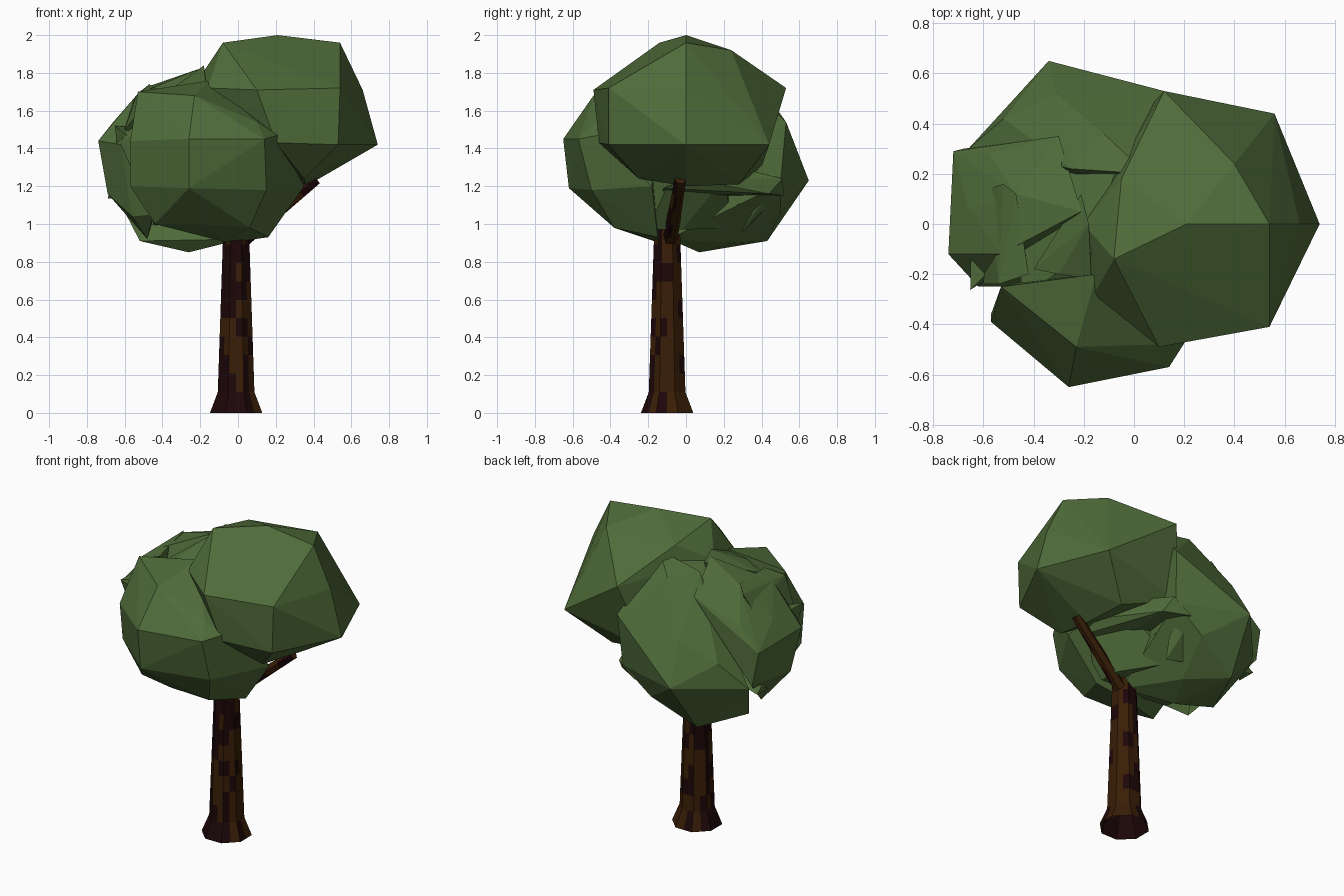
import bpy
import bmesh
import random
from math import cos, sin, pi
from mathutils import Vector

random.seed(7)

starter = bpy.data.objects.get("Cube")
if starter:
    bpy.data.objects.remove(starter, do_unlink=True)


def make_material(name, red, green, blue):
    material = bpy.data.materials.new(name)
    material.use_nodes = True
    colour = (red, green, blue, 1)
    material.diffuse_color = colour
    material.node_tree.nodes["Principled BSDF"].inputs["Base Color"].default_value = colour
    return material


leaf_green = make_material("leaf green", 0.08, 0.15, 0.042)
bark_brown = make_material("bark brown", 0.041, 0.013, 0.002)
bark_dark = make_material("dark bark", 0.012, 0.002, 0.0025)


def finish(name, bm, *materials):
    """Turn a bmesh into a flat shaded object."""
    bmesh.ops.recalc_face_normals(bm, faces=bm.faces[:])
    mesh = bpy.data.meshes.new(name)
    bm.to_mesh(mesh)
    bm.free()
    for material in materials:
        mesh.materials.append(material)
    part = bpy.data.objects.new(name, mesh)
    bpy.context.scene.collection.objects.link(part)
    return part


def faceted_clump(name, corners):
    """Convex leaf mass stretched over a few corners, given in hundredths."""
    bm = bmesh.new()
    for corner in corners:
        bm.verts.new(Vector(corner) / 100)
    hull = bmesh.ops.convex_hull(bm, input=bm.verts[:])
    spare = set(hull["geom_interior"]) | set(hull["geom_unused"])
    loose = [item for item in spare if isinstance(item, bmesh.types.BMVert)]
    bmesh.ops.delete(bm, geom=loose, context="VERTS")
    return finish(name, bm, leaf_green)


def bark_column(name, rings, sides):
    """Loft polygon rings (centre, radius, axis); dark bark patches, most on the front right."""
    bm = bmesh.new()
    loops = []
    for centre, radius, axis in rings:
        axis = Vector(axis).normalized()
        turn = Vector((0, 0, 1)).rotation_difference(axis)
        corners = []
        for i in range(sides):
            angle = 2 * pi * (i + 0.5) / sides
            corners.append(Vector((cos(angle), sin(angle), 0)) * radius)
        loop = []
        for i, corner in enumerate(corners):
            middle = (corner + corners[(i + 1) % sides]) / 2
            for point in (corner, middle):
                loop.append(bm.verts.new(Vector(centre) + turn @ point))
        loops.append(loop)
    count = 2 * sides
    for lower, upper in zip(loops, loops[1:]):
        for i in range(count):
            j = (i + 1) % count
            face = bm.faces.new((lower[i], lower[j], upper[j], upper[i]))
            direction = 2 * pi * (i + 1.5) / count
            patch_chance = 0.38 + 0.25 * cos(direction - 1.3 * pi)
            face.material_index = int(random.random() < patch_chance)
    bm.faces.new(loops[-1])
    return finish(name, bm, bark_brown, bark_dark)


# Trunk with a flared foot, open below, and a slow taper
trunk_rings = [((-0.01, -0.1, 0), 0.15, (0, 0, 1))]
trunk_steps = 9
for step in range(trunk_steps + 1):
    t = step / trunk_steps
    trunk_rings.append(((-0.01, -0.1, 0.11 + 0.88 * t), 0.105 - 0.032 * t, (0, 0, 1)))
bark_column("trunk", trunk_rings, 8)

# Side branch that holds the upper clump
branch_start = Vector((-0.01, -0.09, 0.88))
branch_end = Vector((0.415, -0.03, 1.235))
branch_axis = branch_end - branch_start
branch_rings = []
for step in range(6):
    t = step / 5
    branch_rings.append((branch_start + branch_axis * t, 0.04 - 0.01 * t, branch_axis))
bark_column("branch", branch_rings, 6)

# Main leaf masses
faceted_clump("upper_leaf_clump", [
    (21, 0, 200), (54, 0, 196), (-8, -14, 196), (-5, 18, 190), (40, 24, 192),
    (54, -41, 172), (66, 0, 171), (10, -49, 171), (12, 53, 172), (-20, 0, 178),
    (-16, -28, 172), (74, 0, 142), (53, -41, 142), (56, 44, 142), (20, -46, 143),
    (35, -25, 124), (36, 0, 120), (33, 28, 121), (0, 40, 130)])

faceted_clump("front_leaf_clump", [
    (-53, -25, 170), (-23, -49, 168), (-15, -20, 176), (10, -48, 154),
    (-57, -39, 144), (-26, -65, 145), (14, -57, 145), (21, -46, 147),
    (-57, -36, 120), (-26, -62, 119), (15, -50, 118), (35, -18, 120),
    (-44, -35, 100), (-20, -40, 100), (6, -38, 98), (16, -15, 93), (-5, -14, 90)])

faceted_clump("back_leaf_clump", [
    (-34, 65, 123), (12, 53, 154), (10, 50, 121), (-10, 50, 106), (-31, 52, 147),
    (-52, 42, 135), (-38, 43, 91), (-26, 7, 85), (-52, 10, 91), (-66, 30, 118),
    (-16, 25, 90), (-25, 22, 180), (-12, 36, 178), (5, 20, 185), (4, 10, 112), (2, -9, 92)])

faceted_clump("side_leaf_clump", [
    (-74, -12, 144), (-69, -8, 116), (-66, 6, 154), (-72, 29, 142), (-68, 30, 120),
    (-62, -25, 142), (-53, -12, 169), (-47, 12, 173), (-21, 5, 182), (-56, -18, 104),
    (-48, -8, 92), (-45, -25, 105), (-30, 35, 170), (-58, 28, 156)])

# Inner mass that joins the clumps, and a shelf of leaves over the branch
faceted_clump("inner_leaf_core", [
    (-45, -30, 162), (0, -35, 165), (15, 0, 170), (-5, 28, 181), (-45, 25, 165),
    (-18, -10, 179), (-45, -25, 105), (-45, 20, 98), (12, -20, 97), (11, -2, 97),
    (-8, 25, 98), (27, -10, 120), (20, 20, 124)])
faceted_clump("under_shelf", [
    (12, 51, 124), (30, 2, 124), (30, -12, 119), (0, 52, 115), (14, -13, 115),
    (15, 44, 116), (-10, 0, 120), (20, 20, 132)])

# Raised crest on the crown and folds on the outer side
faceted_clump("crown_crest", [
    (-21, 12, 181), (-30, -20, 173), (-17, -22, 174), (-40, -18, 168),
    (-25, 0, 150), (-18, 0, 184)])
faceted_clump("side_fold", [
    (-58, 14, 160), (-52, 16, 170), (-47, 12, 174), (-54, -24, 168),
    (-42, -20, 171), (-60, -24, 150), (-45, 0, 145)])


# Small jagged leaf chips where the clumps meet
def leaf_chip(name, centre, size):
    points = []
    for _ in range(7):
        offset = Vector([random.uniform(-1, 1) for _ in range(3)])
        points.append((Vector(centre) + offset * size) * 100)
    faceted_clump(name, points)


for i in range(7):
    t = i / 6
    leaf_chip(f"side_chip_{i}", (-0.59 + 0.03 * sin(5 * t), -0.18 + 0.38 * t, 1.32 + 0.12 * cos(9 * t)), 0.085)
for i in range(6):
    t = i / 5
    leaf_chip(f"under_chip_{i}", (0.01 - 0.06 * t, 0.04 + 0.38 * t, 1.08 + 0.05 * sin(7 * t)), 0.1)
